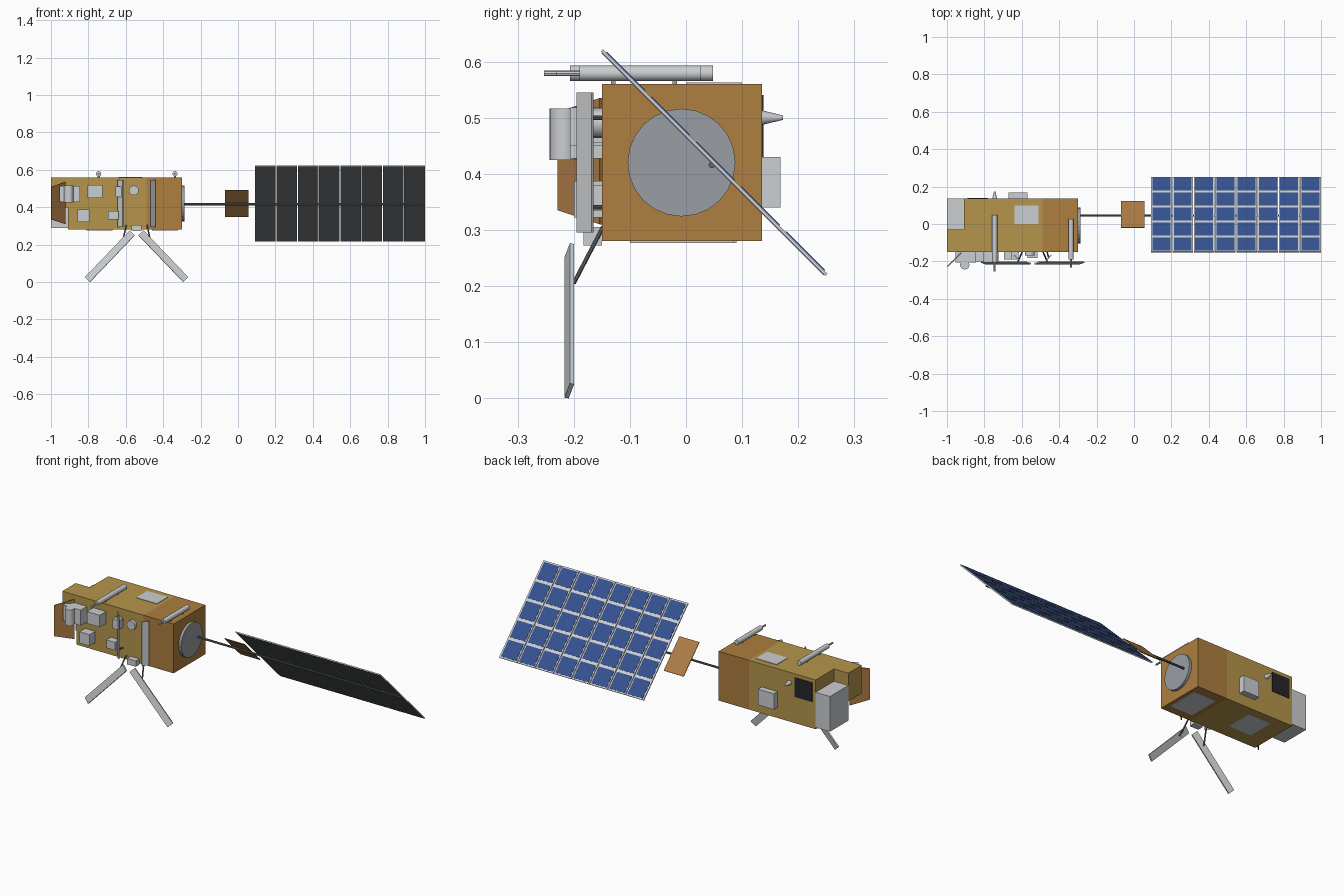
import bpy, bmesh
from math import radians, sqrt
from mathutils import Vector, Matrix

if "Cube" in bpy.data.objects:
    bpy.data.objects.remove(bpy.data.objects["Cube"])


def material(name, rgb):
    m = bpy.data.materials.new(name)
    m.diffuse_color = (*rgb, 1)
    m.use_nodes = True
    m.node_tree.nodes["Principled BSDF"].inputs["Base Color"].default_value = m.diffuse_color
    return m


GOLD = material("gold_foil", (0.46, 0.30, 0.07))
AMBER = material("amber_foil", (0.42, 0.21, 0.05))
COPPER = material("copper", (0.42, 0.20, 0.06))
BLUE = material("solar_cell", (0.035, 0.085, 0.28))
DARK = material("dark_grey", (0.12, 0.13, 0.14))
MID = material("mid_grey", (0.32, 0.34, 0.37))
BLACK = material("black", (0.02, 0.02, 0.025))
LIGHT = material("light_grey", (0.60, 0.62, 0.64))


def finish(name, bm, mat, matrix=Matrix()):
    me = bpy.data.meshes.new(name)
    bm.to_mesh(me)
    bm.free()
    ob = bpy.data.objects.new(name, me)
    bpy.context.collection.objects.link(ob)
    ob.matrix_world = matrix
    if mat:
        me.materials.append(mat)
    return ob


def boxes(name, spans, mat=LIGHT, matrix=Matrix()):
    """One object made of boxes, each (x0, x1, y0, y1, z0, z1)."""
    bm = bmesh.new()
    for x0, x1, y0, y1, z0, z1 in spans:
        mid = Vector((x0 + x1, y0 + y1, z0 + z1)) / 2
        bmesh.ops.create_cube(bm, size=1, matrix=Matrix.Translation(mid)
                              @ Matrix.Diagonal((x1 - x0, y1 - y0, z1 - z0, 1)))
    return finish(name, bm, mat, matrix)


def box(name, *span, mat=LIGHT):
    return boxes(name, [span], mat)


def rod(name, a, b, r, mat=LIGHT, r2=None, sides=16):
    """Cylinder or cone from point a to point b."""
    a, b = Vector(a), Vector(b)
    bm = bmesh.new()
    bmesh.ops.create_cone(bm, cap_ends=True, segments=sides, radius1=r,
                          radius2=r if r2 is None else r2, depth=(b - a).length)
    rot = (b - a).to_track_quat('Z', 'Y').to_matrix().to_4x4()
    return finish(name, bm, mat, Matrix.Translation((a + b) / 2) @ rot)


# Main body: foil-wrapped bus with stepped left end
box("payload_body", -0.91, -0.49, -0.15, 0.135, 0.28, 0.56, mat=GOLD)
box("payload_body_step", -1.0, -0.91, -0.15, -0.03, 0.40, 0.56, mat=GOLD)
box("service_body", -0.49, -0.30, -0.15, 0.135, 0.28, 0.56, mat=AMBER)
box("end_equipment_box", -1.0, -0.91, -0.03, 0.135, 0.29, 0.49)

# Flush radiators on the top, bottom and back
box("top_radiator", -0.64, -0.51, 0.0, 0.10, 0.56, 0.563)
box("bottom_radiator_right", -0.46, -0.32, -0.10, 0.085, 0.277, 0.28)
box("bottom_radiator_left", -0.81, -0.67, -0.065, 0.09, 0.277, 0.28)
box("back_dark_panel", -0.89, -0.78, 0.135, 0.138, 0.43, 0.54, mat=BLACK)
box("back_box", -0.67, -0.57, 0.135, 0.168, 0.34, 0.43)
rod("back_horn", (-0.745, 0.135, 0.50), (-0.745, 0.173, 0.50), 0.013, r2=0.004)

# Round drive plate and array boom
rod("drive_plate", (-0.30, -0.008, 0.42), (-0.285, -0.008, 0.42), 0.096, MID, sides=24)
rod("array_boom", (-0.285, 0.046, 0.416), (0.995, 0.046, 0.416), 0.006, DARK, sides=8)

# Solar array, tilted 45 degrees about its boom
tilt = Matrix.Translation((0, 0.05, 0.42)) @ Matrix.Rotation(radians(-45), 4, 'X')
half = 0.2 * sqrt(2)
COLS, ROWS = 8, 5
px, py = (1.0 - 0.09) / COLS, 2 * half / ROWS
panels, cells = [], []
for i in range(COLS):
    x0 = 0.09 + i * px
    panels.append((x0 + 0.002 * (i > 0), x0 + px - 0.002 * (i < COLS - 1),
                   -half, half, -0.003, 0.003))
    for j in range(ROWS):
        y0 = -half + j * py
        cells.append((x0 + 0.009, x0 + px - 0.009, y0 + 0.008, y0 + py - 0.008,
                      0.0025, 0.0045))
boxes("solar_panels", panels, LIGHT, tilt)
boxes("solar_cells", cells, BLUE, tilt)
boxes("solar_panel_backs", [(a + .003, b - .003, c + .003, d - .003, -0.0042, -0.0028)
                            for a, b, c, d, _, _ in panels], DARK, tilt)
boxes("boom_plate", [(-0.07, 0.055, -0.1, 0.1, -0.002, 0.002)], COPPER, tilt)

# Slanted sun shield on the front left corner
bm = bmesh.new()
outline = [(-0.925, -0.15, 0.31), (-1.0, -0.225, 0.335),
           (-1.0, -0.225, 0.51), (-0.925, -0.15, 0.535)]
face = bm.faces.new([bm.verts.new(p) for p in outline])
new = bmesh.ops.extrude_face_region(bm, geom=[face])["geom"]
bmesh.ops.translate(bm, vec=(0.004, -0.004, 0),
                    verts=[v for v in new if isinstance(v, bmesh.types.BMVert)])
bmesh.ops.recalc_face_normals(bm, faces=bm.faces)
finish("sun_shield", bm, COPPER)

# Instruments on the front face
box("imager_box", -0.955, -0.845, -0.207, -0.15, 0.427, 0.515)
rod("imager_barrel", (-0.905, -0.218, 0.425), (-0.905, -0.218, 0.516), 0.025)
box("upper_instrument", -0.805, -0.725, -0.207, -0.15, 0.45, 0.518)
box("lower_instrument", -0.857, -0.793, -0.20, -0.15, 0.322, 0.387)
box("small_instrument", -0.695, -0.64, -0.19, -0.15, 0.334, 0.38)
box("side_instrument", -0.655, -0.618, -0.19, -0.15, 0.456, 0.51)
rod("round_sensor", (-0.557, -0.15, 0.49), (-0.557, -0.168, 0.49), 0.026)
box("antenna_hub", -0.57, -0.515, -0.183, -0.15, 0.272, 0.305)

# Upright and splayed antenna strips, mirrored about the hub
for side, label in ((-1, "left"), (1, "right")):
    cx = -0.542
    x = cx + side * 0.086
    spin = Matrix.Translation((x, -0.18, 0.42)) @ Matrix.Rotation(side * radians(45), 4, 'Z')
    boxes(f"upright_antenna_{label}", [(-0.019, 0.019, -0.003, 0.003, -0.125, 0.125)], LIGHT, spin)
    for k, z in enumerate((0.34, 0.50)):
        rod(f"upright_bracket_{label}_{k + 1}", (x - side * 0.01, -0.145, z),
            (x, -0.18, z), 0.004, DARK, sides=8)
    along = Vector((side * 0.69, 0, -0.72)).normalized()
    across = Vector((side * 0.70, 0.26, 0.67))
    across = (across - along * across.dot(along)).normalized()
    normal = along.cross(across)
    frame = Matrix((along, across, normal)).transposed().to_4x4()
    mid = Vector((cx + side * 0.143, -0.208, 0.138))
    boxes(f"splayed_antenna_{label}", [(-0.173, 0.173, -0.019, 0.019, -0.004, 0.004)],
          LIGHT, Matrix.Translation(mid) @ frame)
    rod(f"antenna_strut_{label}", (cx + side * 0.055, -0.148, 0.305),
        (cx + side * 0.078, -0.2, 0.205), 0.004, DARK, sides=8)

# Booms lying across the top
for label, x, y0, y1, tip in (("left", -0.745, -0.207, 0.048, -0.253),
                              ("right", -0.337, -0.19, 0.027, -0.232)):
    rod(f"top_boom_{label}", (x, y0, 0.579), (x, y1, 0.579), 0.014)
    rod(f"top_boom_tip_{label}", (x, tip, 0.579), (x, y0, 0.579), 0.005, sides=8)
    boxes(f"top_boom_feet_{label}", [(x - .006, x + .006, y - .004, y + .004, 0.558, 0.57)
                                     for y in (-0.13, -0.02)], MID)

# Smooth the round parts, keep edges sharp
bpy.ops.object.select_all(action='DESELECT')
for ob in bpy.data.objects:
    if any(k in ob.name for k in ("barrel", "horn", "top_boom", "array_boom", "round_sensor")):
        ob.select_set(True)
        bpy.context.view_layer.objects.active = ob
bpy.ops.object.shade_smooth_by_angle(angle=radians(35))
